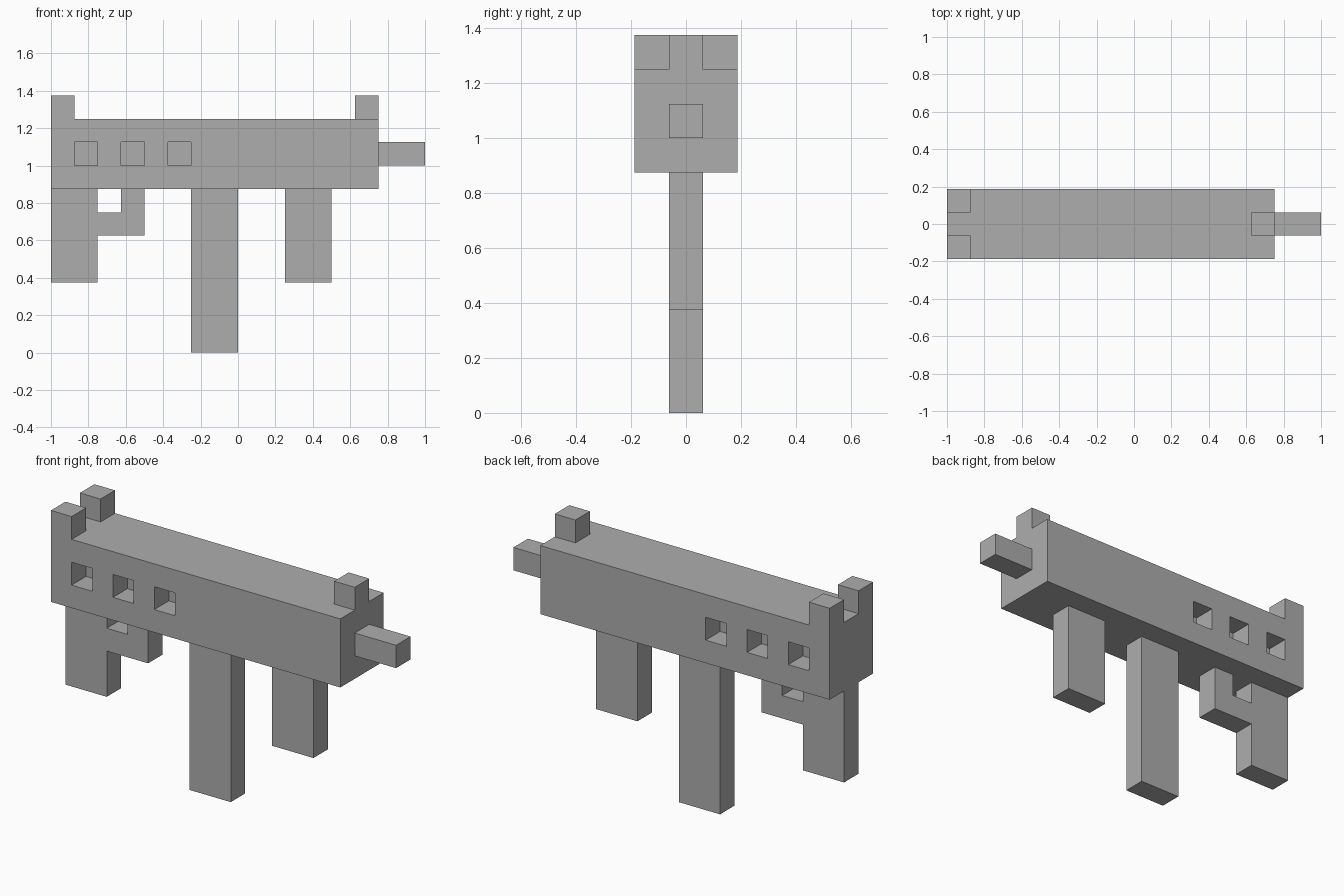
import bpy
import bmesh
from mathutils import Vector

cube = bpy.data.objects.get("Cube")
if cube:
    bpy.data.objects.remove(cube, do_unlink=True)

U = 0.125  # block unit: every dimension below is counted in these

grey = bpy.data.materials.new("matte_grey")
grey.use_nodes = True
colour = (0.42, 0.42, 0.42, 1)
grey.diffuse_color = colour
grey.node_tree.nodes["Principled BSDF"].inputs["Base Color"].default_value = colour


def box_mesh(x, y, z):
    """Box spanning the given (low, high) unit ranges."""
    bm = bmesh.new()
    bmesh.ops.create_cube(bm, size=1)
    for v in bm.verts:
        v.co = Vector([(lo + hi) / 2 + c * (hi - lo)
                       for c, (lo, hi) in zip(v.co, (x, y, z))]) * U
    return bm


def finish(name, bm):
    bmesh.ops.recalc_face_normals(bm, faces=bm.faces)
    mesh = bpy.data.meshes.new(name)
    bm.to_mesh(mesh)
    bm.free()
    mesh.materials.append(grey)
    obj = bpy.data.objects.new(name, mesh)
    bpy.context.collection.objects.link(obj)


def block(name, x, z, y=(-0.5, 0.5)):
    finish(name, box_mesh(x, y, z))


# Body with three square pockets sunk into each long side
body = box_mesh((-8, 6), (-1.5, 1.5), (7, 10))
pockets = [-7, -5, -3]


def slice_body(axis, at):
    normal = Vector((0, 0, 0))
    normal[axis] = 1
    bmesh.ops.bisect_plane(body, geom=body.verts[:] + body.edges[:] + body.faces[:],
                           plane_co=normal * at * U, plane_no=normal)


for left in pockets:
    slice_body(0, left)
    slice_body(0, left + 1)
for height in (8, 9):
    slice_body(2, height)
body.normal_update()


def is_pocket(face):
    c = face.calc_center_median() / U
    return (abs(face.normal.y) > 0.9 and 8 < c.z < 9
            and any(p < c.x < p + 1 for p in pockets))


cells = [f for f in body.faces if is_pocket(f)]
for face in bmesh.ops.extrude_discrete_faces(body, faces=cells)["faces"]:
    inward = -1 if face.calc_center_median().y > 0 else 1
    bmesh.ops.translate(body, verts=face.verts, vec=(0, inward * U, 0))
finish("body", body)

# Sights and barrel
block("rear_sight_right", (-8, -7), (10, 11), (-1.5, -0.5))
block("rear_sight_left", (-8, -7), (10, 11), (0.5, 1.5))
block("front_sight", (5, 6), (10, 11))
block("barrel", (6, 8), (8, 9))

# Grip, trigger guard, magazine and foregrip hanging below
block("grip", (-8, -6), (3, 7))
block("guard_bottom", (-6, -4), (5, 6))
block("guard_front", (-5, -4), (6, 7))
block("magazine", (-2, 0), (0, 7))
block("foregrip", (2, 4), (3, 7))
